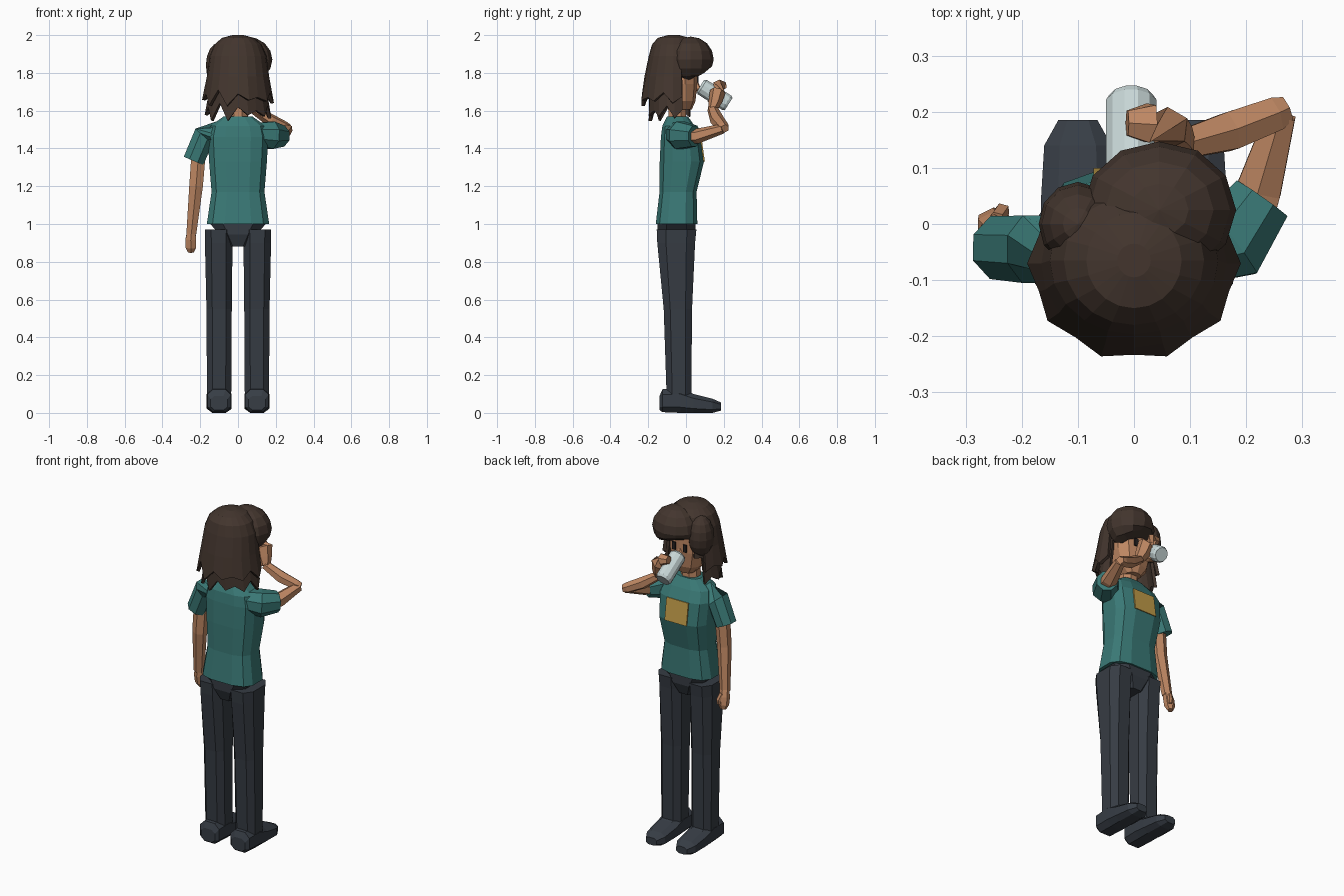
import bpy, bmesh, math
from mathutils import Vector

if "Cube" in bpy.data.objects:
    bpy.data.objects.remove(bpy.data.objects["Cube"])


def material(name, rgb):
    m = bpy.data.materials.new(name)
    m.diffuse_color = (*rgb, 1)
    m.use_nodes = True
    m.node_tree.nodes["Principled BSDF"].inputs["Base Color"].default_value = m.diffuse_color
    return m


HAIR = material("dark brown hair", (0.056, 0.036, 0.027))
SKIN = material("warm skin", (0.52, 0.245, 0.125))
SHIRT = material("teal cloth", (0.042, 0.19, 0.18))
TROUSER = material("charcoal cloth", (0.037, 0.045, 0.057))
SHOE = material("slate shoe", (0.038, 0.047, 0.06))
METAL = material("pale metal", (0.58, 0.68, 0.68))
PATCH = material("mustard patch", (0.53, 0.33, 0.065))
EYE = material("dark eye", (0.02, 0.016, 0.016))


def finish(name, bm, mat, recalc=True):
    if recalc:
        bmesh.ops.recalc_face_normals(bm, faces=bm.faces)
    me = bpy.data.meshes.new(name)
    bm.to_mesh(me)
    bm.free()
    me.materials.append(mat)
    ob = bpy.data.objects.new(name, me)
    bpy.context.collection.objects.link(ob)
    return ob


def loft(name, rings, mat, n=8, e=0.7):
    """Skin a row of rounded-box rings, each (centre, u axis, v axis)."""
    bm = bmesh.new()
    angles = [2 * math.pi * (i + 0.5) / n for i in range(n)]
    power = lambda t: math.copysign(abs(t) ** e, t) if abs(t) > 1e-6 else 0
    cu = max(power(math.cos(a)) for a in angles)
    cv = max(power(math.sin(a)) for a in angles)
    loops = []
    for c, u, v in rings:
        c, u, v = Vector(c), Vector(u), Vector(v)
        loops.append([bm.verts.new(c + u * power(math.cos(a)) / cu + v * power(math.sin(a)) / cv)
                      for a in angles])
    for a, b in zip(loops, loops[1:]):
        for i in range(n):
            j = (i + 1) % n
            bm.faces.new((a[i], a[j], b[j], b[i]))
    bm.faces.new(loops[0])
    bm.faces.new(loops[-1])
    return finish(name, bm, mat)


def stack(name, rows, mat, n=8, e=0.7):
    """Horizontal rings: z, centre x, centre y, half width, half depth."""
    return loft(name, [((x, y, z), (rx, 0, 0), (0, ry, 0)) for z, x, y, rx, ry in rows], mat, n, e)


def tube(name, pts, mat, n=6, e=1.0):
    """Rings square to a path of x, y, z, radius."""
    P = [Vector(p[:3]) for p in pts]
    rings = []
    for i, p in enumerate(P):
        d = (P[min(i + 1, len(P) - 1)] - P[max(i - 1, 0)]).normalized()
        ref = Vector((0, 1, 0)) if abs(d.z) > 0.7 else Vector((0, 0, 1))
        u = d.cross(ref).normalized()
        rings.append((p, u * pts[i][3], d.cross(u) * pts[i][3]))
    return loft(name, rings, mat, n, e)


def plate(name, centre, half_x, half_z, mat, slope=0.0):
    x, y, z = centre
    bm = bmesh.new()
    bmesh.ops.create_cube(bm, size=1)
    for v in bm.verts:
        dz = v.co.z * 2 * half_z
        v.co = (x + v.co.x * 2 * half_x, y + v.co.y * 0.008 + slope * dz, z + dz)
    return finish(name, bm, mat)


# Legs and shoes
for side, s in (("left", -1), ("right", 1)):
    stack(side + "_leg", [(0.97, s * .102, -.05, .074, .105), (0.9, s * .102, -.052, .073, .1),
                          (0.55, s * .1, -.043, .067, .075), (0.07, s * .1, -.037, .064, .065)], TROUSER)
    shoe = [(-.14, .015, .09, .045), (-.125, .004, .125, .062), (-.03, 0, .13, .066),
            (.04, 0, .1, .066), (.14, 0, .075, .06), (.185, .012, .055, .035)]
    loft(side + "_shoe", [((s * .1, y, (a + b) / 2), (w, 0, 0), (0, 0, (b - a) / 2))
                          for y, a, b, w in shoe], SHOE)
stack("hips", [(.88, 0, -.05, .05, .075), (.945, 0, -.05, .1, .1), (1.005, 0, -.05, .15, .1)], TROUSER)

# Shirt body with chest patch
stack("shirt", [(1.0, 0, -.05, .165, .11), (1.17, 0, -.042, .14, .098), (1.33, 0, -.022, .153, .117),
                (1.46, 0, -.028, .16, .105), (1.52, 0, -.04, .145, .085), (1.57, 0, -.045, .075, .055)],
      SHIRT, 12, 0.65)
plate("chest_patch", (0, .087, 1.395), .072, .065, PATCH, -.14)

# Hanging arm
tube("left_sleeve", [(-.1, -.045, 1.49, .055), (-.18, -.045, 1.465, .06), (-.235, -.042, 1.335, .056)], SHIRT, 8)
tube("left_arm", [(-.205, -.045, 1.42, .038), (-.222, -.045, 1.2, .036), (-.247, -.015, .95, .026)], SKIN)
tube("left_hand", [(-.247, -.012, .96, .022), (-.25, -.005, .92, .028), (-.25, .003, .875, .027),
                   (-.25, .008, .85, .015)], SKIN)
tube("left_thumb", [(-.245, .01, .94, .012), (-.235, .025, .905, .012), (-.235, .025, .88, .008)], SKIN, 5)

# Raised arm holding the can
tube("right_sleeve", [(.1, -.05, 1.475, .06), (.175, -.03, 1.47, .072), (.228, .045, 1.465, .055)], SHIRT, 8)
tube("right_upper_arm", [(.2, -.01, 1.465, .042), (.222, .06, 1.465, .04), (.262, .195, 1.505, .026)], SKIN)
tube("right_forearm", [(.272, .205, 1.505, .022), (.25, .195, 1.512, .03), (.17, .165, 1.55, .034),
                       (.08, .14, 1.61, .025)], SKIN)
tube("right_hand", [(.085, .14, 1.605, .024), (.068, .155, 1.65, .036), (.055, .168, 1.7, .042),
                    (.025, .18, 1.735, .034), (-.012, .18, 1.74, .022)], SKIN)
tube("right_thumb", [(.06, .135, 1.65, .018), (.02, .15, 1.635, .018), (-.015, .16, 1.635, .012)], SKIN, 5)
tube("can", [(-.005, .076, 1.731, .036), (-.005, .086, 1.725, .045), (-.005, .215, 1.642, .045),
             (-.005, .226, 1.635, .038)], METAL, 12)

# Neck, head and face
stack("neck", [(1.54, 0, -.045, .055, .048), (1.67, 0, -.05, .045, .045)], SKIN, 8, 1)
stack("head", [(1.605, 0, -.02, .045, .05), (1.65, 0, -.035, .085, .085), (1.74, 0, -.045, .108, .105),
               (1.84, 0, -.05, .11, .11), (1.92, 0, -.06, .08, .08)], SKIN, 10, 0.8)
tube("nose", [(0, .052, 1.76, .008), (0, .066, 1.715, .014), (0, .052, 1.702, .01)], SKIN, 5)
for side, s in (("left", -1), ("right", 1)):
    plate(side + "_eye", (s * .036, .062, 1.77), .011, .022, EYE)


def hair_layer(name, rows, hem, n=20):
    """Cap of rings, open over the face, ending in a pointed hem."""
    bm = bmesh.new()
    loops = []
    for z, y, rx, ry in rows + [hem[:4]]:
        last = (z, y, rx, ry) == hem[:4]
        loop = []
        for i in range(n):
            a = 2 * math.pi * i / n
            tip = last and i % 2 == 0
            k = 1.07 if tip else 1.0
            drop = (hem[4] if tip else 0) + (0.02 * math.sin(i * 2.3) if last else 0)
            loop.append(bm.verts.new((rx * k * math.cos(a), y + ry * k * math.sin(a), z - drop)))
        loops.append(loop)
    for a, b in zip(loops, loops[1:]):
        for i in range(n):
            j = (i + 1) % n
            c = (a[i].co + a[j].co + b[i].co + b[j].co) / 4
            if c.z < 1.87 and c.y > 0.015 - 0.15 * c.x:
                continue
            bm.faces.new((b[i], b[j], a[j], a[i]))
    bm.faces.new(loops[0])
    bmesh.ops.delete(bm, geom=[v for v in bm.verts if not v.link_faces], context='VERTS')
    ob = finish(name, bm, HAIR, False)
    mod = ob.modifiers.new("thickness", 'SOLIDIFY')
    mod.thickness = 0.018
    mod.offset = -1


# Hair: long outer layer, under layer and swept fringe
hair_layer("outer_hair", [(2.0, -.065, .03, .03), (1.985, -.065, .085, .085), (1.95, -.065, .125, .115),
                          (1.89, -.065, .15, .132), (1.78, -.07, .165, .15)], (1.69, -.07, .178, .163, .05))
hair_layer("under_hair", [(1.86, -.06, .128, .118), (1.72, -.06, .15, .135)], (1.62, -.06, .165, .135, .06))


def lock(name, centre, radii, floor):
    """Faceted rounded lump trimmed from below by a sloping hairline."""
    bm = bmesh.new()
    bmesh.ops.create_uvsphere(bm, u_segments=12, v_segments=8, radius=1)
    for v in bm.verts:
        v.co = [c + r * t for c, r, t in zip(centre, radii, v.co)]
        v.co.z = max(v.co.z, floor(v.co.x, v.co.y))
    bmesh.ops.remove_doubles(bm, verts=bm.verts, dist=0.0005)
    finish(name, bm, HAIR)


lock("swept_fringe", (.045, .025, 1.87), (.137, .122, .122), lambda x, y: 1.785 - .3 * x + .45 * y)
lock("side_fringe", (-.1, .0, 1.84), (.07, .075, .12), lambda x, y: 1.74 + .4 * (x + .1))
